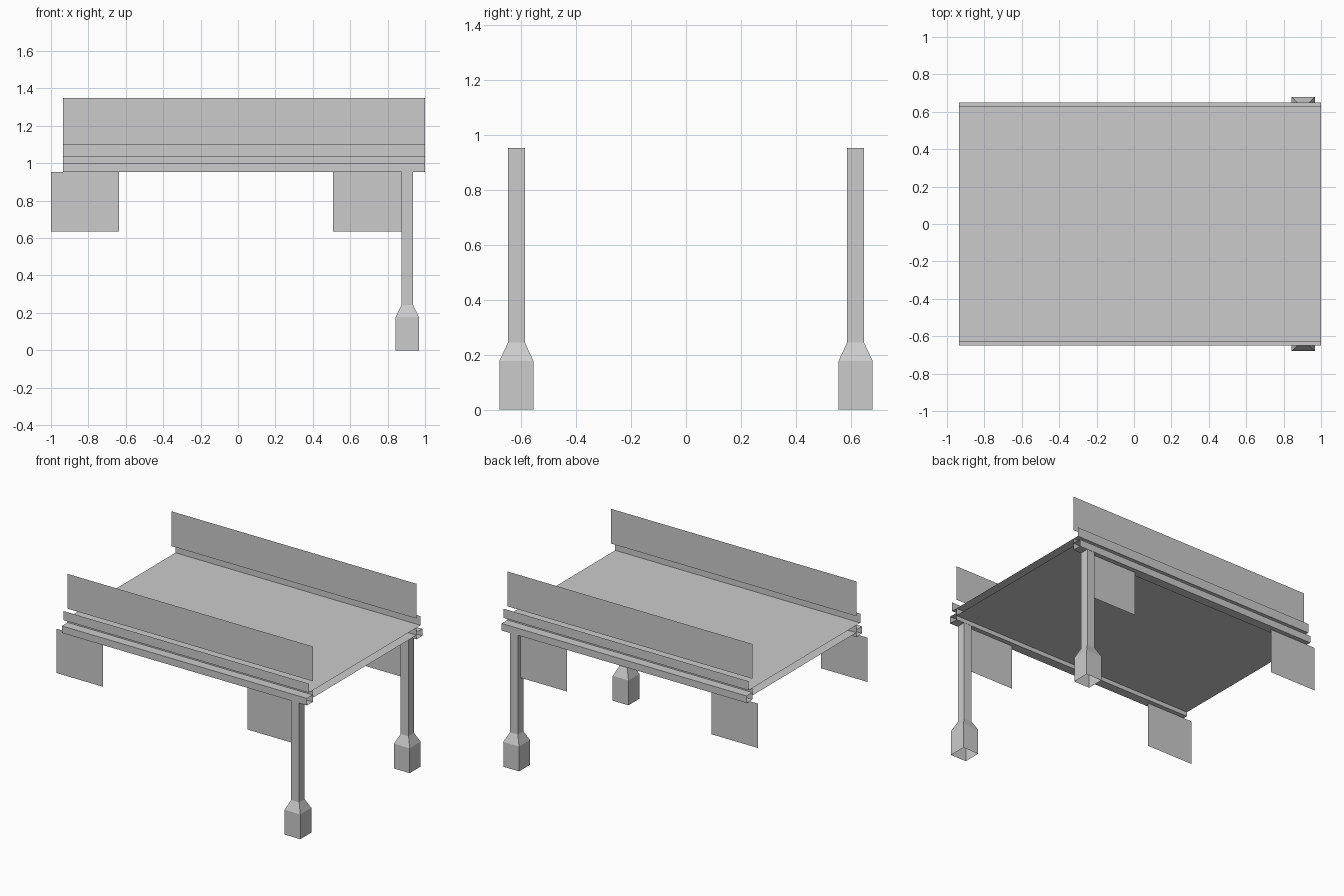
import bpy, bmesh

cube = bpy.data.objects.get("Cube")
if cube:
    bpy.data.objects.remove(cube, do_unlink=True)

GREY = (0.6, 0.6, 0.6, 1)
grey = bpy.data.materials.new("plain grey")
grey.use_nodes = True
grey.diffuse_color = GREY
grey.node_tree.nodes["Principled BSDF"].inputs["Base Color"].default_value = GREY

X0, X1 = -0.935, 1.0      # ends of the deck
RAIL_Y = 0.617            # centre line of the side rails
INNER_Y = 0.585           # inner face of the rails
UNDER_Z = 0.982           # underside of the deck


def finish(name, bm):
    mesh = bpy.data.meshes.new(name)
    bm.to_mesh(mesh)
    bm.free()
    mesh.materials.append(grey)
    obj = bpy.data.objects.new(name, mesh)
    bpy.context.collection.objects.link(obj)
    return obj


def extrude_profile(name, profile, x0, x1, closed=False):
    """Sweep a (y, z) profile along x as an open-ended sheet."""
    bm = bmesh.new()
    rows = [[bm.verts.new((x, y, z)) for y, z in profile] for x in (x0, x1)]
    count = len(profile)
    for i in range(count if closed else count - 1):
        j = (i + 1) % count
        bm.faces.new((rows[0][i], rows[1][i], rows[1][j], rows[0][j]))
    if closed:
        bmesh.ops.recalc_face_normals(bm, faces=bm.faces)
    return finish(name, bm)


def post(name, cx, cy, levels):
    """Square post, open at both ends, from (half width, z) levels."""
    bm = bmesh.new()
    rings = [[bm.verts.new((cx + sx * w, cy + sy * w, z))
              for sx, sy in ((-1, -1), (1, -1), (1, 1), (-1, 1))]
             for w, z in levels]
    for low, high in zip(rings, rings[1:]):
        for i in range(4):
            j = (i + 1) % 4
            bm.faces.new((low[i], low[j], high[j], high[i]))
    return finish(name, bm)


# Deck: top and bottom skins, open at the ends
extrude_profile("deck_top", [(0.63, 1.035), (-0.63, 1.035)], X0, X1)
extrude_profile("deck_underside", [(-INNER_Y, UNDER_Z), (INNER_Y, UNDER_Z)], X0, X1)

for side, s in (("front", -1), ("back", 1)):
    # Kerb strip, deck edge web and side rail
    extrude_profile(side + "_kerb", [(s * 0.63, 1.035), (s * 0.63, 1.10)], X0, X1)
    extrude_profile(side + "_edge_web", [(s * INNER_Y, 1.002), (s * INNER_Y, 1.035)], X0, X1)
    extrude_profile(side + "_rail", [(s * INNER_Y, 0.952), (s * 0.65, 0.952),
                                     (s * 0.65, 1.002), (s * INNER_Y, 1.002)],
                    X0, X1, closed=True)
    # Upper guard panel
    extrude_profile(side + "_guard_panel", [(s * INNER_Y, 1.10), (s * INNER_Y, 1.348)], X0, X1)
    # Hanging plates under the rail
    for end, x in (("right", -1.0), ("left", 0.508)):
        extrude_profile(f"{side}_{end}_hanging_plate",
                        [(s * RAIL_Y, 0.636), (s * RAIL_Y, 0.952)], x, x + 0.365)
    # Post with flared foot
    post(side + "_post", 0.905, s * RAIL_Y,
         [(0.062, 0), (0.062, 0.177), (0.031, 0.243), (0.031, 0.952)])
